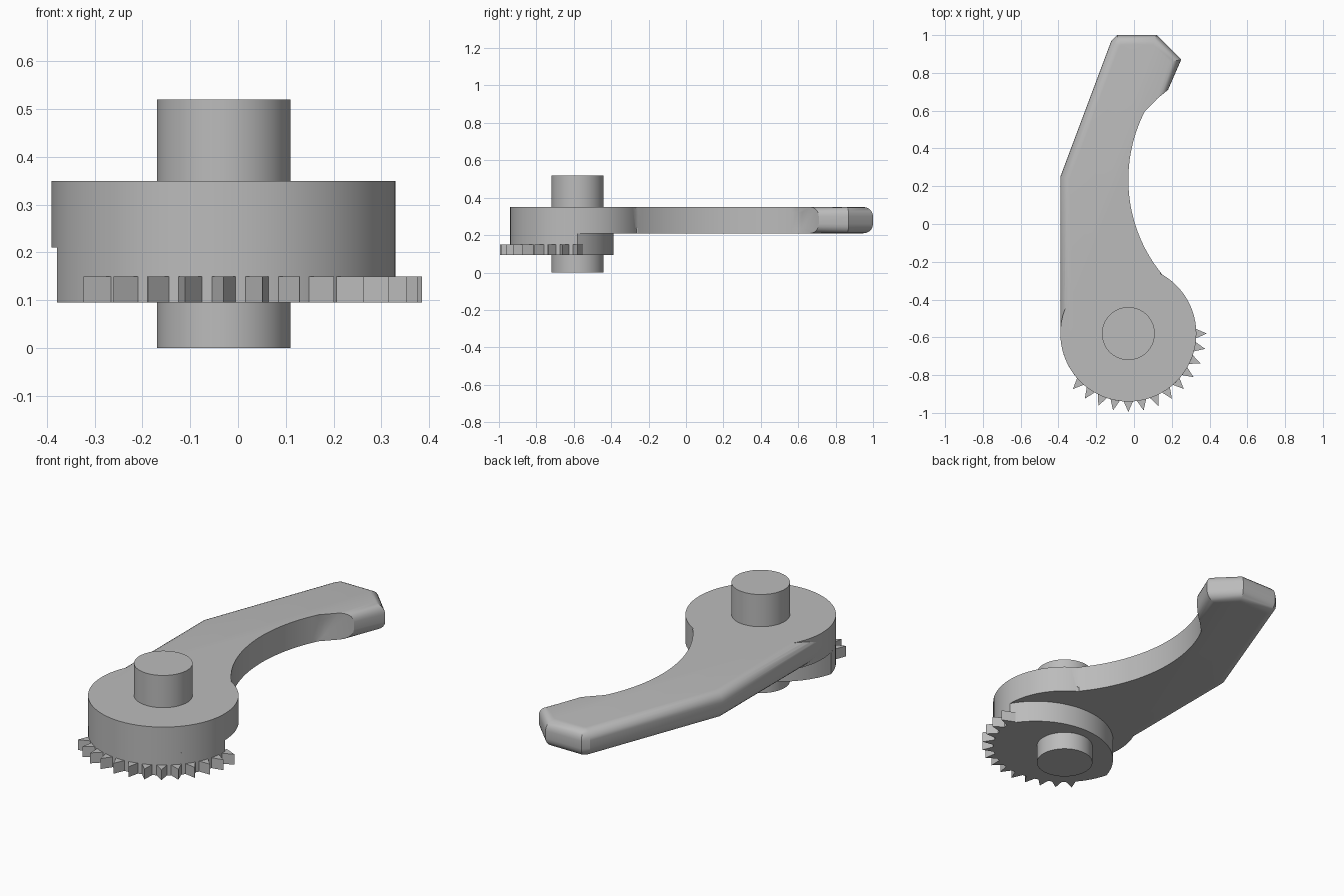
import bpy, bmesh, math
from mathutils import Vector

cube = bpy.data.objects.get("Cube")
if cube:
    bpy.data.objects.remove(cube)

grey = bpy.data.materials.new("plain_grey")
grey.use_nodes = True
colour = (0.5, 0.5, 0.5, 1)
grey.diffuse_color = colour
grey.node_tree.nodes["Principled BSDF"].inputs["Base Color"].default_value = colour

HUB = Vector((-0.03, -0.58))
RADIUS = 0.36


def polar(radius, degrees, centre=HUB):
    a = math.radians(degrees)
    return centre + Vector((math.cos(a), math.sin(a))) * radius


def circle(radius, count=72):
    return [polar(radius, 360 * i / count) for i in range(count)]


def arc_through(a, b, c, count):
    """Points along the circular arc from a through b to c."""
    a, b, c = Vector(a), Vector(b), Vector(c)
    p, q = b - a, c - a
    d = 2 * p.cross(q)
    centre = a + Vector((q.y * p.dot(p) - p.y * q.dot(q),
                         p.x * q.dot(q) - q.x * p.dot(p))) / d
    start = a - centre
    sweep = start.angle_signed(q + a - centre)
    angle = math.atan2(start.y, start.x)
    return [polar(start.length, math.degrees(angle - sweep * i / count), centre)
            for i in range(count + 1)]


def prism(name, points, z0, z1, bevels=()):
    """Extrude an outline; each bevel is (first, last, size, segments)."""
    bm = bmesh.new()
    bottom = [bm.verts.new((p[0], p[1], z0)) for p in points]
    top = [bm.verts.new((p[0], p[1], z1)) for p in points]
    n = len(points)
    bm.faces.new(top)
    bm.faces.new(bottom[::-1])
    for i in range(n):
        j = (i + 1) % n
        bm.faces.new((bottom[i], bottom[j], top[j], top[i]))
    groups = [([bm.edges.get((ring[i], ring[i + 1]))
                for ring in (bottom, top) for i in range(first, last)], size, segs)
              for first, last, size, segs in bevels]
    for edges, size, segs in groups:
        bmesh.ops.bevel(bm, geom=edges, offset=size, segments=segs,
                        profile=0.5, affect='EDGES')
    bmesh.ops.recalc_face_normals(bm, faces=bm.faces)
    mesh = bpy.data.meshes.new(name)
    bm.to_mesh(mesh)
    bm.free()
    mesh.materials.append(grey)
    obj = bpy.data.objects.new(name, mesh)
    bpy.context.collection.objects.link(obj)
    return obj


def select(obj):
    bpy.ops.object.select_all(action='DESELECT')
    obj.select_set(True)
    bpy.context.view_layer.objects.active = obj


# Shaft through the hub
shaft = prism("pivot_shaft", circle(0.14), 0, 0.52)

# Upper hub disc and the hooked arm growing out of it
lever = prism("lever", circle(RADIUS), 0.21, 0.35)
scoop = arc_through((0.16, -0.28), (-0.03, 0.23), (0.07, 0.62), 32)
hook = [(0.18, 0.71), (0.25, 0.87), (0.12, 1.0), (-0.09, 1.0),
        (-0.12, 0.97), (-0.39, 0.25), (-0.39, -0.58)]
k = len(scoop)
outline = [(0, -0.58)] + scoop + hook
arm = prism("arm", outline, 0.21, 0.35,
            [(1, k, 0.027, 1), (k + 1, k + len(hook), 0.05, 5)])
union = lever.modifiers.new("join_arm", 'BOOLEAN')
union.operation = 'UNION'
union.solver = 'EXACT'
union.object = arm
select(lever)
bpy.ops.object.modifier_apply(modifier=union.name)
bpy.data.objects.remove(arm)

# Lower hub, round in front and trimmed by a shallow arc behind
left_end, right_end = polar(RADIUS, 194), polar(RADIUS, 360)
front = [polar(RADIUS, 194 + 166 * i / 36) for i in range(36)]
back = arc_through(right_end, HUB + Vector((-0.02, 0.19)), left_end, 24)
lower = prism("lower_hub", front + back[:-1], 0.095, 0.21)

# Ratchet teeth around the front right of the hub
teeth = []
for i in range(13):
    a = -11.25 * i
    base = [polar(RADIUS - 0.01, a - 4.8), polar(0.415, a), polar(RADIUS - 0.01, a + 4.8)]
    teeth.append(prism("ratchet_tooth_%d" % (i + 1), base, 0.095, 0.15))

# Smooth round walls, keep the edges crisp
for obj in (shaft, lever, lower):
    select(obj)
    bpy.ops.object.shade_smooth_by_angle(angle=math.radians(24))
